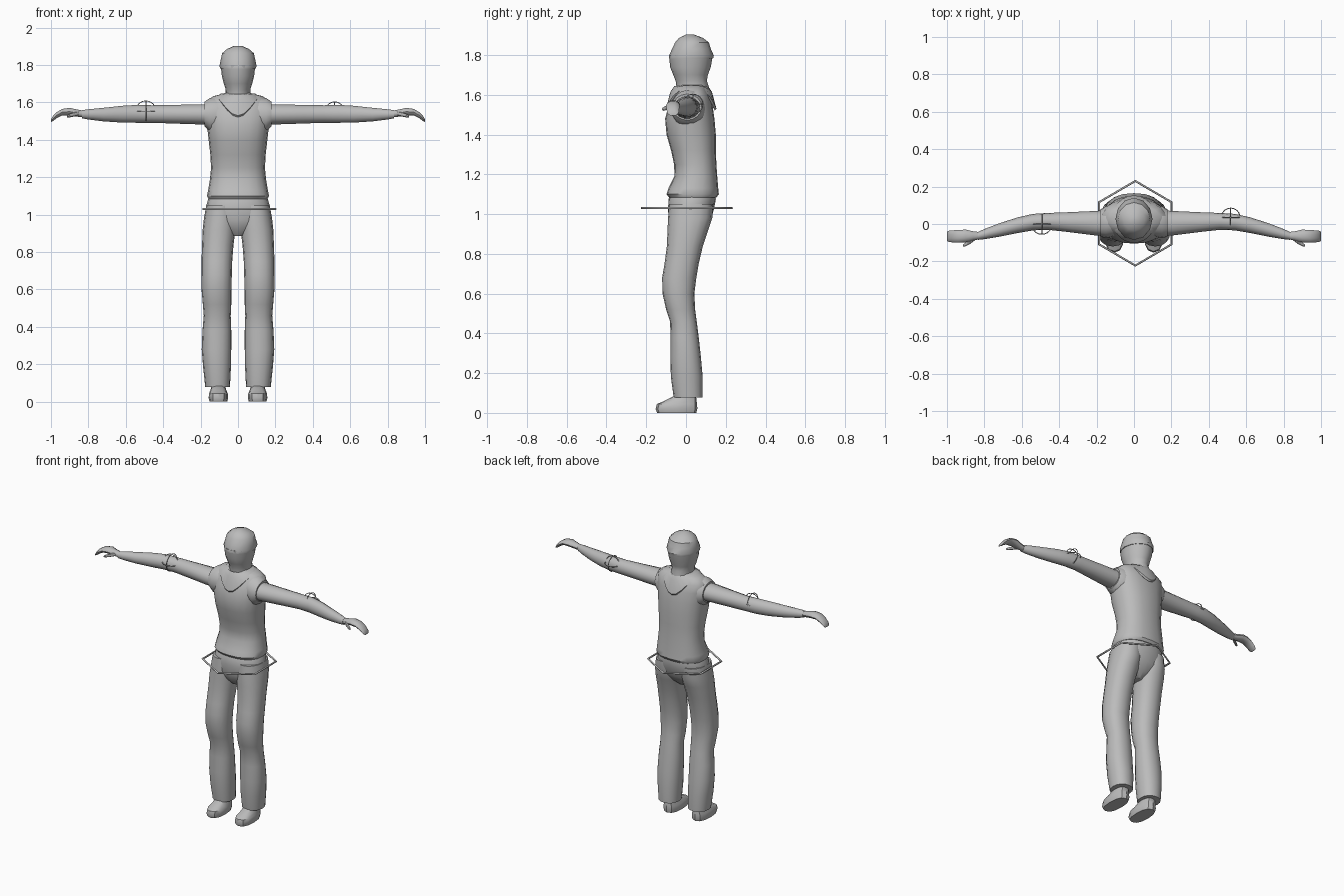
import bpy, bmesh, math
from mathutils import Vector

grey = bpy.data.materials.new("plain grey")
grey.diffuse_color = (0.5, 0.5, 0.5, 1)


def skin(name, rings, angle=40):
    """Bridge equal-sized point rings and cap both ends."""
    bm = bmesh.new()
    loops = [[bm.verts.new(p) for p in r] for r in rings]
    n = len(loops[0])
    for a, b in zip(loops, loops[1:]):
        for i in range(n):
            bm.faces.new((a[i], a[(i + 1) % n], b[(i + 1) % n], b[i]))
    bm.faces.new(loops[0])
    bm.faces.new(loops[-1])
    bmesh.ops.recalc_face_normals(bm, faces=bm.faces[:])
    mesh = bpy.data.meshes.new(name)
    bm.to_mesh(mesh)
    bm.free()
    mesh.polygons.foreach_set("use_smooth", [True] * len(mesh.polygons))
    mesh.set_sharp_from_angle(angle=math.radians(angle))
    mesh.materials.append(grey)
    ob = bpy.data.objects.new(name, mesh)
    bpy.context.collection.objects.link(ob)
    return ob


def spow(v, p):
    return math.copysign(abs(v) ** p, v)


def loft_z(name, rows, n=16, side=1, square=1.0, angle=40):
    """Rows: z, x centre, half width, y front, y back."""
    rings = []
    for z, cx, rx, y0, y1 in rows:
        ring = []
        for i in range(n):
            a = 2 * math.pi * i / n
            ring.append((side * (cx + rx * spow(math.cos(a), square)),
                         (y0 + y1) / 2 + (y1 - y0) / 2 * spow(math.sin(a), square), z))
        rings.append(ring)
    return skin(name, rings, angle)


def loft_x(name, rows, n=12, side=1):
    """Rows: x, y centre, z centre, half depth, half height."""
    rings = []
    for x, cy, cz, ry, rz in rows:
        rings.append([(side * x, cy + ry * math.cos(2 * math.pi * i / n),
                       cz + rz * math.sin(2 * math.pi * i / n)) for i in range(n)])
    return skin(name, rings)


def loop_tube(name, pts, r):
    """Closed thin tube through the points."""
    cu = bpy.data.curves.new(name, 'CURVE')
    cu.dimensions = '3D'
    cu.bevel_depth = r
    cu.bevel_resolution = 1
    sp = cu.splines.new('POLY')
    sp.points.add(len(pts) - 1)
    for p, co in zip(sp.points, pts):
        p.co = (*co, 1)
    sp.use_cyclic_u = True
    cu.materials.append(grey)
    bpy.context.collection.objects.link(bpy.data.objects.new(name, cu))


# Head and neck, tapering down into the collar
loft_z("head", [(1.58, 0, .075, -.045, .115), (1.64, 0, .066, -.048, .115),
                (1.67, 0, .066, -.052, .105), (1.70, 0, .076, -.064, .11),
                (1.74, 0, .086, -.08, .125), (1.80, 0, .093, -.085, .135)])
# Cap with a slight brim
loft_z("cap", [(1.782, 0, .096, -.086, .136), (1.797, 0, .099, -.086, .14),
               (1.83, 0, .092, -.07, .125), (1.863, 0, .085, -.055, .115),
               (1.886, 0, .058, -.035, .085), (1.903, 0, .02, 0, .04)], 12, angle=35)

# Vest body
loft_z("vest", [(1.083, 0, .158, -.085, .153), (1.10, 0, .166, -.098, .165),
                (1.13, 0, .16, -.088, .162), (1.19, 0, .15, -.058, .157),
                (1.25, 0, .144, -.06, .153), (1.32, 0, .148, -.075, .15),
                (1.40, 0, .157, -.098, .15), (1.48, 0, .166, -.105, .143),
                (1.55, 0, .174, -.086, .133), (1.60, 0, .172, -.06, .118),
                (1.632, 0, .135, -.04, .10), (1.65, 0, .07, -.03, .09)],
       20, square=.85)

# Draped collar, pointed at front and back
collar = []
for rx, ry, z, drop in ((.062, .08, 1.60, 0), (.066, .084, 1.645, .0), (.09, .105, 1.648, .035),
                        (.118, .127, 1.63, .10), (.112, .119, 1.62, .10)):
    ring = []
    for i in range(24):
        a = 2 * math.pi * i / 24
        s = math.sin(a)
        ring.append((rx * math.cos(a), .026 + ry * s, z - drop * abs(s) ** 3))
    collar.append(ring)
skin("collar", collar, 50)

# Hips
loft_z("hips", [(1.11, 0, .15, -.07, .145), (1.075, 0, .162, -.088, .15),
                (1.03, 0, .174, -.09, .142), (.97, 0, .165, -.088, .125),
                (.92, 0, .10, -.07, .09), (.885, 0, .035, -.04, .05)], 20, square=.9)

for s, tag in ((1, "left"), (-1, "right")):
    # Trouser leg with a bulging knee
    loft_z(tag + "_trouser_leg",
           [(1.05, .09, .08, -.085, .135), (.98, .094, .088, -.09, .132),
            (.92, .101, .088, -.093, .112), (.84, .108, .084, -.096, .085),
            (.75, .113, .082, -.108, .064), (.68, .114, .081, -.12, .052),
            (.60, .115, .080, -.118, .042), (.52, .112, .076, -.10, .046),
            (.46, .111, .072, -.08, .054), (.38, .113, .077, -.078, .064),
            (.28, .115, .079, -.079, .075), (.18, .112, .074, -.076, .084),
            (.078, .109, .066, -.062, .084)], 16, s, .9)
    # Shoe: rounded toe, low instep, ankle inside the trouser
    loft_z(tag + "_shoe", [(0, .105, .047, -.145, .052), (.02, .105, .052, -.153, .057),
                           (.045, .105, .05, -.146, .056), (.062, .105, .042, -.105, .053),
                           (.09, .105, .036, -.05, .05)], 12, s, .8)
    # Armhole edge of the vest
    loft_x(tag + "_armhole", [(.10, .018, 1.53, .085, .10), (.15, .01, 1.532, .085, .092),
                              (.178, .006, 1.538, .073, .066)], 16, s)
    # Sleeve
    loft_x(tag + "_sleeve",
           [(.12, .008, 1.535, .068, .058), (.2, .004, 1.536, .066, .055),
            (.35, .010, 1.537, .053, .051), (.46, .014, 1.538, .045, .048),
            (.54, .010, 1.539, .044, .049), (.62, -.006, 1.537, .042, .046),
            (.72, -.032, 1.535, .036, .037), (.80, -.054, 1.536, .027, .028),
            (.835, -.064, 1.537, .021, .022)], 14, s)
    # Hand drooping at the fingertips
    loft_x(tag + "_hand",
           [(.82, -.062, 1.537, .018, .018), (.86, -.064, 1.543, .025, .02),
            (.90, -.064, 1.551, .034, .021), (.94, -.066, 1.548, .034, .018),
            (.972, -.066, 1.53, .032, .017), (.99, -.066, 1.513, .03, .014),
            (1.0, -.066, 1.502, .024, .007)], 10, s)
    loft_x(tag + "_thumb", [(.85, -.075, 1.542, .012, .012), (.88, -.097, 1.535, .012, .011),
                            (.905, -.112, 1.528, .009, .009), (.915, -.116, 1.525, .004, .004)], 8, s)

# Three crossed wire rings around each elbow
for tag, c, r in (("left", (.517, .035, 1.553), .05), ("right", (-.493, .0, 1.553), .055)):
    for ax in range(3):
        pts = []
        for i in range(24):
            a = 2 * math.pi * i / 24
            v = [r * math.cos(a), r * math.sin(a)]
            v.insert(ax, 0)
            pts.append(Vector(c) + Vector(v))
        loop_tube(f"{tag}_elbow_ring_{ax + 1}", pts, .0025)

# Hexagonal hoop around the hips
hexagon = [(.007 + .223 * math.cos(math.radians(30 + 60 * i)),
            .004 + .226 * math.sin(math.radians(30 + 60 * i)), 1.03) for i in range(6)]
loop_tube("hip_hoop", hexagon, .006)
